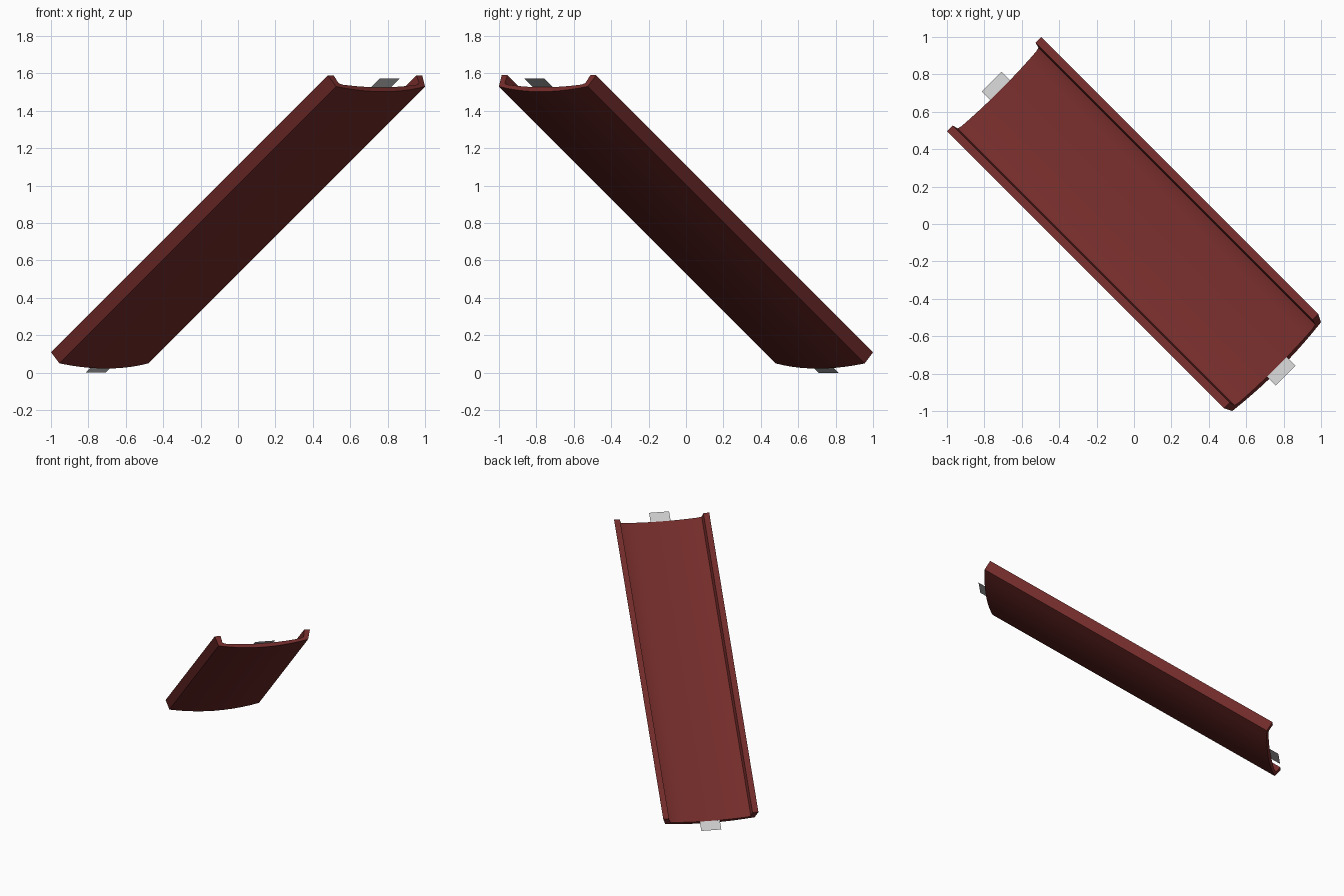
import bpy
import bmesh
import math
from mathutils import Vector, Matrix

if "Cube" in bpy.data.objects:
    bpy.data.objects.remove(bpy.data.objects["Cube"])

# Frame of the sloping chute: across, up from its floor, along (uphill)
ACROSS = Vector((1, 1, 0)).normalized()
ALONG = Vector((1, -1, 1)).normalized()
UP = Vector((-1, 1, 2)).normalized()
LOW_END = Vector((-0.7175, 0.7175, 0.05))
LENGTH = 1.48 * math.sqrt(3)
FRAME = Matrix.Translation(LOW_END) @ Matrix((ACROSS, UP, ALONG)).transposed().to_4x4()


def make_object(name, bm):
    bmesh.ops.transform(bm, matrix=FRAME, verts=bm.verts)
    mesh = bpy.data.meshes.new(name)
    bm.to_mesh(mesh)
    bm.free()
    obj = bpy.data.objects.new(name, mesh)
    bpy.context.collection.objects.link(obj)
    return obj


def sag(half, edge, middle, n):
    """Shallow curve from -half to half, dipping to middle."""
    us = [half * (2 * i / n - 1) for i in range(n + 1)]
    return [(u, middle + (edge - middle) * (u / half) ** 2) for u in us]


# Chute: curved floor with thick raised rims
rim = [(0.357, 0.0735), (0.313, 0.0735), (0.305, 0.022)]
profile = sag(0.336, 0.0, -0.034, 10)
profile += rim
profile += reversed(sag(0.28, 0.012, -0.005, 10))
profile += [(-u, v) for u, v in reversed(rim)]

bm = bmesh.new()
face = bm.faces.new([bm.verts.new((u, v, 0)) for u, v in profile])
res = bmesh.ops.extrude_face_region(bm, geom=[face], use_keep_orig=True)
top = [e for e in res["geom"] if isinstance(e, bmesh.types.BMVert)]
bmesh.ops.translate(bm, vec=(0, 0, LENGTH), verts=top)
bmesh.ops.recalc_face_normals(bm, faces=bm.faces)
chute = make_object("chute", bm)

red = bpy.data.materials.new("dark_red")
red.diffuse_color = (0.17, 0.025, 0.023, 1)
red.use_nodes = True
red.node_tree.nodes["Principled BSDF"].inputs["Base Color"].default_value = red.diffuse_color
chute.data.materials.append(red)
bpy.context.view_layer.objects.active = chute
chute.select_set(True)
bpy.ops.object.shade_smooth_by_angle(angle=math.radians(20))


# Thin connecting tabs at both ends
def tab(name, start, end):
    bm = bmesh.new()
    corners = [(-0.075, start), (-0.075, end), (0.075, end), (0.075, start)]
    bm.faces.new([bm.verts.new((u, -0.005, w)) for u, w in corners])
    make_object(name, bm)


tab("lower_tab", -0.08, 0)
tab("upper_tab", LENGTH, LENGTH + 0.08)
